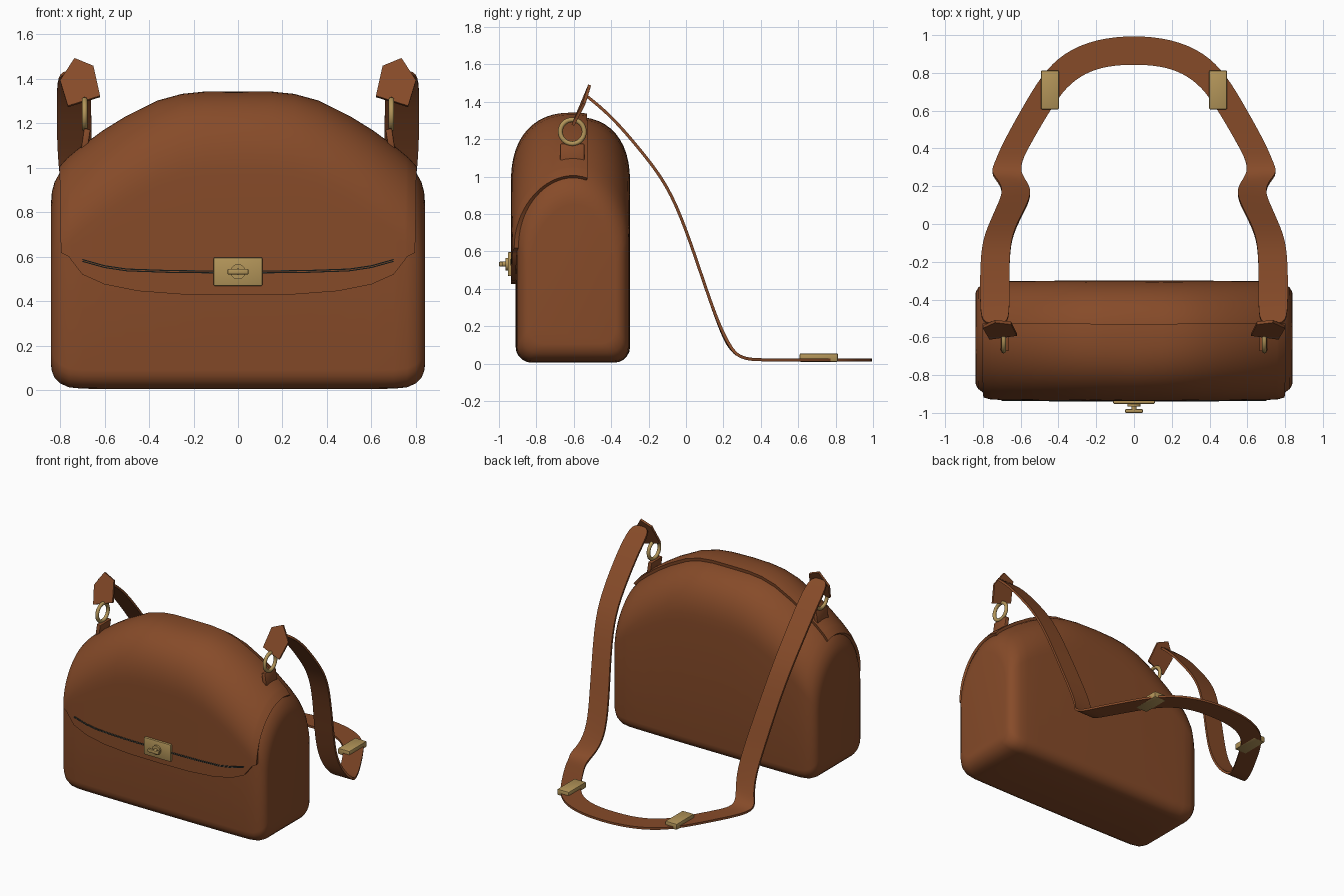
import bpy, bmesh, math
from mathutils import Vector, Matrix

cube = bpy.data.objects.get("Cube")
if cube:
    bpy.data.objects.remove(cube, do_unlink=True)


def material(name, color, metallic=0.0):
    m = bpy.data.materials.new(name)
    m.use_nodes = True
    m.diffuse_color = (*color, 1)
    bsdf = m.node_tree.nodes["Principled BSDF"]
    bsdf.inputs["Base Color"].default_value = (*color, 1)
    bsdf.inputs["Roughness"].default_value = 0.6
    return m


LEATHER = material("brown leather", (0.24, 0.07, 0.022))
BRASS = material("brass", (0.45, 0.30, 0.10))
THREAD = material("dark thread", (0.03, 0.035, 0.03))


def finish(obj, mat, angle=40):
    """Apply modifiers, set the material and smooth the shading."""
    obj.data.materials.append(mat)
    bpy.ops.object.select_all(action="DESELECT")
    obj.select_set(True)
    bpy.context.view_layer.objects.active = obj
    bpy.ops.object.convert(target="MESH")
    bpy.ops.object.shade_smooth_by_angle(angle=math.radians(angle))
    return obj


def from_bmesh(name, bm):
    bmesh.ops.recalc_face_normals(bm, faces=bm.faces)
    mesh = bpy.data.meshes.new(name)
    bm.to_mesh(mesh)
    bm.free()
    obj = bpy.data.objects.new(name, mesh)
    bpy.context.collection.objects.link(obj)
    return obj


def loft(name, rows, closed=False):
    """Skin between rows of points; closed rows get capped ends."""
    bm = bmesh.new()
    grid = [[bm.verts.new(p) for p in row] for row in rows]
    count = len(grid[0])
    for a, b in zip(grid, grid[1:]):
        for i in range(count if closed else count - 1):
            j = (i + 1) % count
            bm.faces.new((a[i], a[j], b[j], b[i]))
    if closed:
        bm.faces.new(grid[0])
        bm.faces.new(grid[-1])
    return from_bmesh(name, bm)


def solidify(obj, thickness):
    mod = obj.modifiers.new("thickness", "SOLIDIFY")
    mod.thickness = thickness
    mod.offset = 0


def box(name, center, size, mat, bevel=0.006, tilt=0):
    bm = bmesh.new()
    bmesh.ops.create_cube(bm, size=1)
    bm.transform(Matrix.Translation(center) @ Matrix.Rotation(tilt, 4, "Y")
                 @ Matrix.Diagonal((*size, 1)))
    obj = from_bmesh(name, bm)
    mod = obj.modifiers.new("bevel", "BEVEL")
    mod.width, mod.segments = bevel, 2
    return finish(obj, mat)


def cylinder(name, center, radius, depth, mat):
    bm = bmesh.new()
    bmesh.ops.create_cone(bm, cap_ends=True, segments=24, radius1=radius,
                          radius2=radius, depth=depth)
    bm.transform(Matrix.Translation(center) @ Matrix.Rotation(math.pi / 2, 4, "X"))
    return finish(from_bmesh(name, bm), mat)


def lerp(table, x, col=1):
    x = abs(x)
    for a, b in zip(table, table[1:]):
        if x <= b[0]:
            t = (x - a[0]) / (b[0] - a[0])
            return a[col] + t * (b[col] - a[col])
    return table[-1][col]


def both_sides(values):
    return [-v for v in reversed(values) if v > 0] + list(values)


# Body stations: x, top height, bottom height, half depth
BODY = [(0, 1.32, 0.005, 0.306), (0.15, 1.32, 0.005, 0.306), (0.25, 1.31, 0.005, 0.306),
        (0.36, 1.28, 0.005, 0.305), (0.5, 1.21, 0.005, 0.304), (0.6, 1.148, 0.005, 0.303),
        (0.7, 1.075, 0.006, 0.302), (0.76, 1.025, 0.012, 0.298), (0.8, 0.98, 0.03, 0.287),
        (0.825, 0.935, 0.055, 0.268), (0.837, 0.89, 0.085, 0.247), (0.84, 0.85, 0.105, 0.23)]
CY, ARCH, CORNER = -0.605, 0.36, 0.085


def arch_point(x, angle, grow_y=0, grow_z=0):
    """Point on the domed top; angle 0 is the back, pi the front."""
    power = 2 / (2.4 - 0.5 * abs(x) / 0.84)
    c, s = math.cos(angle), max(0, math.sin(angle))
    y = math.copysign(abs(c) ** power, c) * (lerp(BODY, x, 3) + grow_y)
    return Vector((x, CY + y, lerp(BODY, x) - ARCH + s ** power * (ARCH + grow_z)))


def body_row(x):
    low, half = lerp(BODY, x, 2), lerp(BODY, x, 3)
    row = [arch_point(x, math.pi * i / 24) for i in range(25)]
    for side, start in ((-1, math.pi), (1, 1.5 * math.pi)):
        for i in range(6):
            a = start + i * math.pi / 10
            row.append(Vector((x, CY + side * (half - CORNER) + CORNER * math.cos(a),
                               low + CORNER + CORNER * math.sin(a))))
    return row


body = loft("bag_body", [body_row(x) for x in both_sides([r[0] for r in BODY])], True)
finish(body, LEATHER, 50)

# Front flap wrapping over the dome
HEM = [(0, 0.427), (0.25, 0.43), (0.45, 0.445), (0.6, 0.475), (0.7, 0.52),
       (0.75, 0.585), (0.793, 0.65)]


def flap_row(x):
    power = 2 / (2.4 - 0.5 * abs(x) / 0.84)
    back = math.acos((0.075 / (lerp(BODY, x, 3) + 0.012)) ** (1 / power))
    row = [arch_point(x, back + (math.pi - back) * i / 20, 0.013, 0.01) for i in range(21)]
    last = row[-1]
    hem = min(lerp(HEM, x), last.z - 0.01)
    return row + [Vector((x, last.y, last.z + (hem - last.z) * i / 4)) for i in range(1, 5)]


xs = sorted({r[0] for r in HEM} | {r[0] for r in BODY if r[0] < 0.79})
flap = loft("front_flap", [flap_row(x) for x in both_sides(xs)])
solidify(flap, 0.024)
finish(flap, LEATHER)

# Paired stitch lines across the flap
SEAM = [(0, 0.53), (0.3, 0.533), (0.5, 0.54), (0.6, 0.555), (0.7, 0.583)]
for name, lift in (("upper_stitch", 0.004), ("lower_stitch", -0.004)):
    curve = bpy.data.curves.new(name, "CURVE")
    curve.dimensions = "3D"
    curve.bevel_depth, curve.bevel_resolution = 0.003, 1
    path = both_sides([r[0] for r in SEAM])
    spline = curve.splines.new("POLY")
    spline.points.add(len(path) - 1)
    for p, x in zip(spline.points, path):
        p.co = (x, CY - lerp(BODY, x, 3) - 0.026, lerp(SEAM, x) + lift, 1)
    stitch = bpy.data.objects.new(name, curve)
    bpy.context.collection.objects.link(stitch)
    finish(stitch, THREAD)

# Turn lock
box("lock_plate", (0, -0.94, 0.532), (0.22, 0.025, 0.128), BRASS)
cylinder("lock_boss", (0, -0.956, 0.532), 0.034, 0.02, BRASS)
cylinder("lock_stem", (0, -0.97, 0.532), 0.014, 0.04, BRASS)
box("lock_toggle", (0, -0.99, 0.532), (0.095, 0.02, 0.026), BRASS)

# Shoulder strap: outer x, y, inner x, y, height
STRAP = [(.81, -.53, .66, -.53, 1.43), (.815, -.4, .66, -.4, 1.325),
         (.815, -.25, .66, -.25, 1.15), (.805, -.1, .655, -.1, .96),
         (.765, 0, .62, 0, .72), (.725, .09, .57, .09, .45),
         (.69, .17, .54, .17, .22), (.72, .23, .57, .22, .1),
         (.76, .27, .6, .27, .045), (.735, .33, .597, .33, .022),
         (.7, .42, .55, .42, .02), (.6, .6, .44, .61, .02), (.49, .79, .36, .725, .02),
         (.37, .91, .26, .8, .02), (.2, .98, .14, .838, .02), (0, 1, 0, .845, .02)]


def strap_row(r, side):
    outer, inner = Vector((side * r[0], r[1], r[4])), Vector((side * r[2], r[3], r[4]))
    return [outer, (outer + inner) / 2, inner]


strap = loft("shoulder_strap", [strap_row(r, 1) for r in STRAP]
             + [strap_row(r, -1) for r in reversed(STRAP[:-1])])
strap.modifiers.new("smooth", "SUBSURF").levels = 2
solidify(strap, 0.016)
finish(strap, LEATHER)

# Hardware at both ends of the strap
END = [(.80, -.545, 1.39), (.735, -.515, 1.49), (.65, -.525, 1.455),
       (.62, -.585, 1.32), (.765, -.605, 1.275)]
for label, side in (("left", 1), ("right", -1)):
    bm = bmesh.new()
    bm.faces.new([bm.verts.new((side * x, y, z)) for x, y, z in END])
    tab = from_bmesh(label + "_strap_end", bm)
    solidify(tab, 0.016)
    finish(tab, LEATHER, 20)

    bpy.ops.mesh.primitive_torus_add(
        major_radius=0.064, minor_radius=0.013, major_segments=32, minor_segments=10,
        location=(side * 0.69, -0.608, 1.24), rotation=(0, math.pi / 2, 0))
    ring = bpy.context.object
    ring.name = label + "_ring"
    finish(ring, BRASS)

    box(label + "_ring_loop", (side * 0.685, -0.608, 1.125), (0.03, 0.13, 0.1),
        LEATHER, tilt=side * -0.15)
    box(label + "_strap_slider", (side * 0.445, 0.71, 0.032), (0.095, 0.205, 0.044), BRASS)
